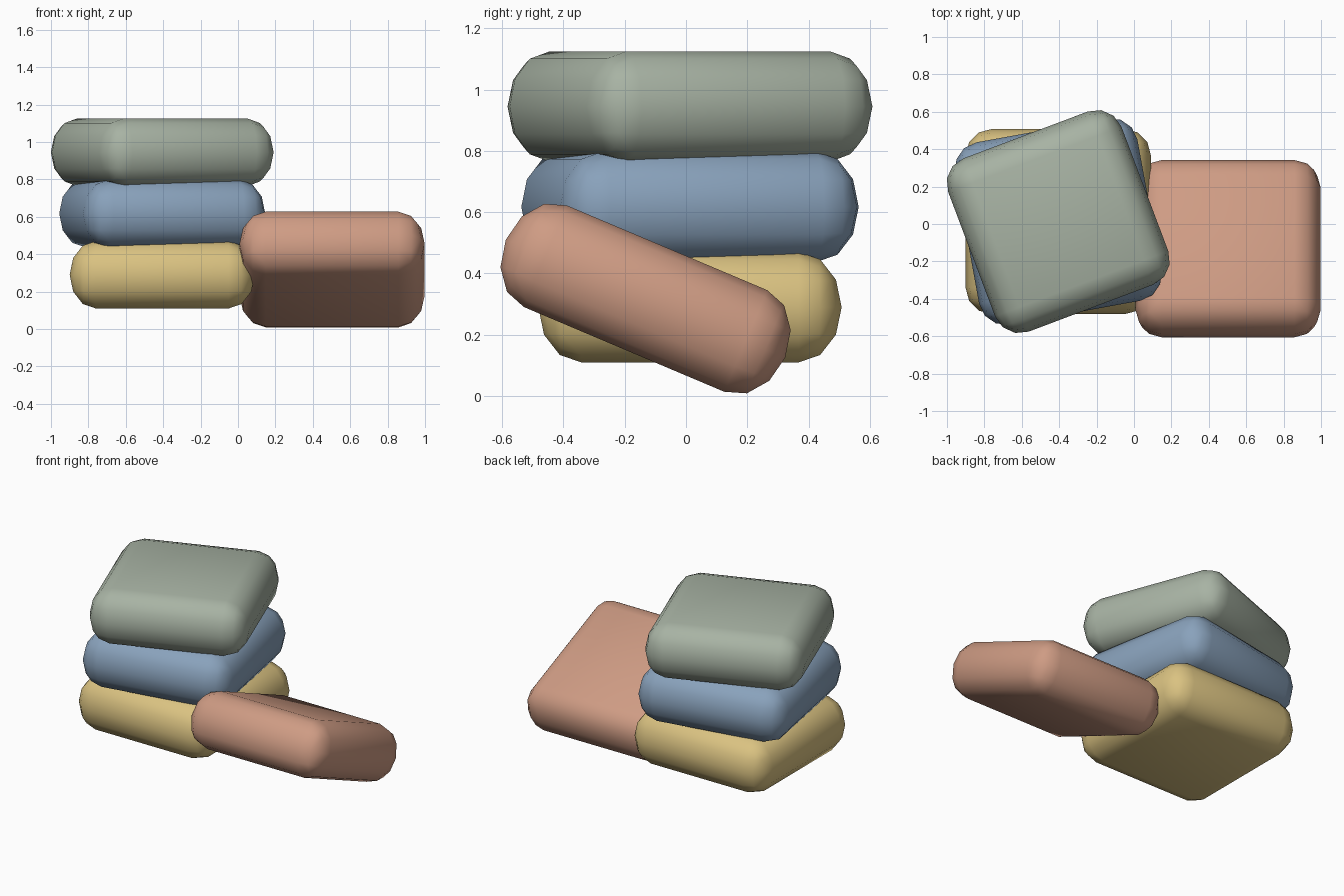
import bpy, bmesh
from mathutils import Matrix

if "Cube" in bpy.data.objects:
    bpy.data.objects.remove(bpy.data.objects["Cube"])

WIDTH, THICK, ROUND = 0.99, 0.36, 0.14


def cushion(name, color, location, rotation):
    bm = bmesh.new()
    bmesh.ops.create_cube(bm, size=1.0)
    bmesh.ops.scale(bm, verts=bm.verts, vec=(WIDTH, WIDTH, 2 * ROUND))
    # rounded rim meeting at the middle seam
    bmesh.ops.bevel(bm, geom=bm.edges[:], offset=ROUND - 0.0002, offset_type='OFFSET',
                    segments=3, profile=0.5, affect='EDGES', clamp_overlap=True)
    bmesh.ops.remove_doubles(bm, verts=bm.verts, dist=0.002)
    # the two broad faces fan out from a centre point
    broad = [f for f in bm.faces if f.calc_area() > 0.3]
    bmesh.ops.poke(bm, faces=broad)
    bmesh.ops.scale(bm, verts=bm.verts, vec=(1, 1, THICK / (2 * ROUND)))
    bmesh.ops.recalc_face_normals(bm, faces=bm.faces)
    for f in bm.faces:
        f.smooth = True
    mesh = bpy.data.meshes.new(name)
    bm.to_mesh(mesh)
    bm.free()
    mat = bpy.data.materials.new(name + "_fabric")
    mat.diffuse_color = (*color, 1)
    mat.use_nodes = True
    mat.node_tree.nodes["Principled BSDF"].inputs["Base Color"].default_value = mat.diffuse_color
    mesh.materials.append(mat)
    obj = bpy.data.objects.new(name, mesh)
    obj.location = location
    obj.rotation_euler = rotation
    bpy.context.collection.objects.link(obj)
    return obj


# stack of three, each twisted a little more than the one below
stack = [("bottom_cushion", (0.70, 0.54, 0.22)),
         ("middle_cushion", (0.25, 0.36, 0.50)),
         ("top_cushion", (0.39, 0.45, 0.37))]
for i, (name, color) in enumerate(stack):
    cushion(name, color, (-0.405, 0.013, 0.29 + 0.3275 * i), (0, 0, 0.18 * i))

# cushion leaning beside the stack
cushion("leaning_cushion", (0.62, 0.33, 0.23), (0.503, -0.132, 0.318), (-0.4, 0, 0))
